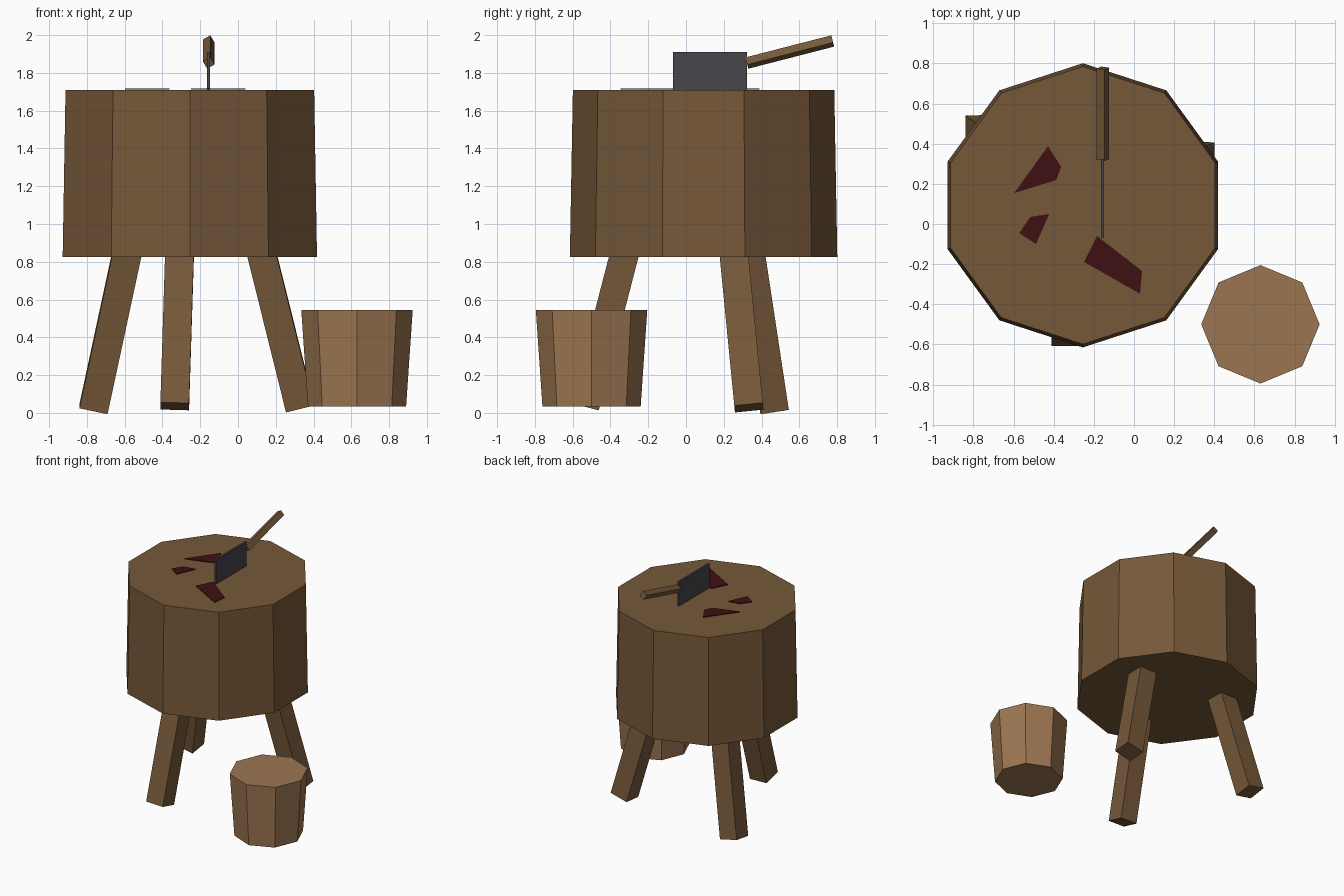
import bpy, bmesh, math
from mathutils import Vector, Matrix

if "Cube" in bpy.data.objects:
    bpy.data.objects.remove(bpy.data.objects["Cube"])


def material(name, rgb):
    m = bpy.data.materials.new(name)
    m.diffuse_color = (*rgb, 1)
    m.use_nodes = True
    m.node_tree.nodes["Principled BSDF"].inputs["Base Color"].default_value = m.diffuse_color
    return m


DARK_WOOD = material("dark_wood", (0.181, 0.098, 0.041))
LIGHT_WOOD = material("light_wood", (0.332, 0.178, 0.083))
STEEL = material("dark_steel", (0.061, 0.061, 0.072))
RED = material("dark_red", (0.051, 0.005, 0.006))


def finish(name, bm, mat):
    bmesh.ops.recalc_face_normals(bm, faces=bm.faces)
    mesh = bpy.data.meshes.new(name)
    bm.to_mesh(mesh)
    bm.free()
    mesh.materials.append(mat)
    ob = bpy.data.objects.new(name, mesh)
    bpy.context.collection.objects.link(ob)
    return ob


def tapered_prism(name, x, y, z0, z1, r0, r1, sides, phase, mat):
    """Upright faceted cone frustum with closed ends."""
    bm = bmesh.new()
    rings = []
    for z, r in ((z0, r0), (z1, r1)):
        angles = [phase + 2 * math.pi * i / sides for i in range(sides)]
        rings.append([bm.verts.new((x + r * math.cos(a), y + r * math.sin(a), z)) for a in angles])
    low, high = rings
    bm.faces.new(low)
    bm.faces.new(high)
    for i in range(sides):
        j = (i + 1) % sides
        bm.faces.new((low[i], low[j], high[j], high[i]))
    return finish(name, bm, mat)


def beam(name, start, end, width, mat, side=(1, 0, 0), roll=0.0):
    """Square bar between two points, cut square to its axis."""
    start, end = Vector(start), Vector(end)
    axis = (end - start).normalized()
    u = Vector(side)
    u = (u - axis * u.dot(axis)).normalized()
    u = Matrix.Rotation(roll, 3, axis) @ u
    v = axis.cross(u)
    basis = Matrix((u, v, axis)).transposed().to_4x4()
    bm = bmesh.new()
    bmesh.ops.create_cube(bm, size=1)
    scale = Matrix.Diagonal((width, width, (end - start).length, 1))
    bm.transform(Matrix.Translation((start + end) / 2) @ basis @ scale)
    return finish(name, bm, mat)


def plate(name, outline, z, thickness, mat):
    """Thin flat plate from an outline in the ground plane."""
    bm = bmesh.new()
    face = bm.faces.new([bm.verts.new((x, y, z)) for x, y in outline])
    top = bmesh.ops.extrude_face_region(bm, geom=[face])["geom"]
    moved = [g for g in top if isinstance(g, bmesh.types.BMVert)]
    bmesh.ops.translate(bm, verts=moved, vec=(0, 0, thickness))
    return finish(name, bm, mat)


# Ten-sided chopping block and eight-sided small stump
tapered_prism("chopping_block", -0.255, 0.093, 0.825, 1.71, 0.708, 0.692, 10, math.pi / 2, DARK_WOOD)
tapered_prism("small_stump", 0.63, -0.5, 0.033, 0.545, 0.26, 0.295, 8, 0, LIGHT_WOOD)

# Three splayed legs: foot centre, and centre where the leg meets the block
LEGS = {
    "front_leg": ((-0.335, -0.535, 0.035), (-0.31, -0.33, 0.825)),
    "right_leg": ((0.328, 0.333, 0.028), (0.13, 0.255, 0.825)),
    "left_leg": ((-0.765, 0.467, 0.02), (-0.592, 0.345, 0.825)),
}
for name, (foot, top) in LEGS.items():
    foot, top = Vector(foot), Vector(top)
    beam(name, foot, top + (top - foot) * 0.06, 0.152, DARK_WOOD)

# Cleaver stuck in the block
bm = bmesh.new()
bmesh.ops.create_cube(bm, size=1)
bm.transform(Matrix.Translation((-0.157, 0.127, 1.805)) @ Matrix.Diagonal((0.015, 0.393, 0.21, 1)))
finish("cleaver_blade", bm, STEEL)
beam("cleaver_handle", (-0.155, 0.322, 1.852), (-0.155, 0.777, 1.969), 0.045,
     DARK_WOOD, roll=math.radians(-30))

# Stains on the block top
STAINS = {
    "back_stain": [(-0.428, 0.388), (-0.363, 0.284), (-0.388, 0.219), (-0.597, 0.154)],
    "middle_stain": [(-0.517, 0.035), (-0.423, 0.05), (-0.488, -0.1), (-0.572, -0.045)],
    "front_stain": [(-0.184, -0.06), (0.04, -0.234), (0.03, -0.348), (-0.249, -0.189)],
}
for name, outline in STAINS.items():
    plate(name, outline, 1.711, 0.006, RED)
